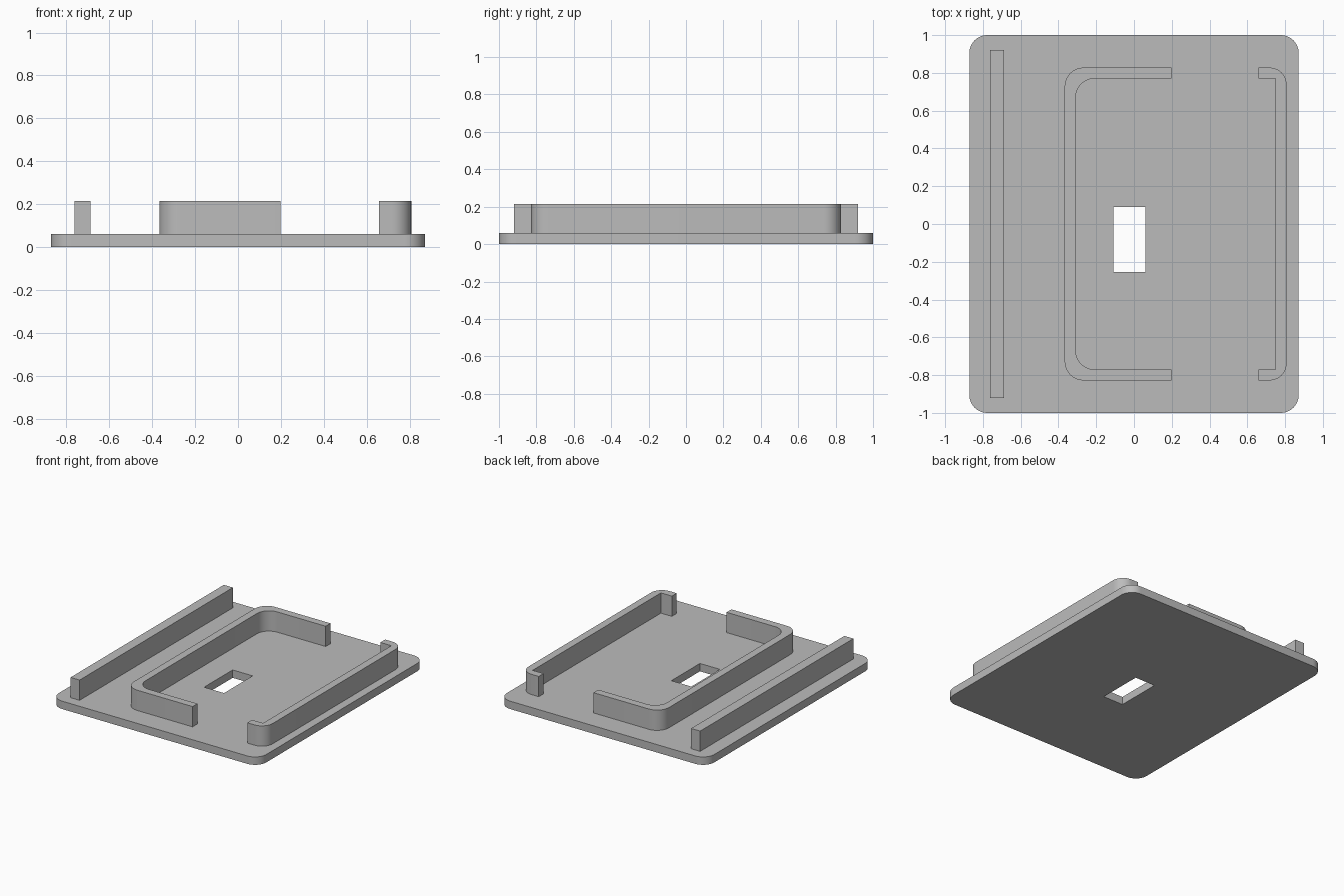
import bpy
import bmesh
from math import cos, sin, radians

cube = bpy.data.objects.get("Cube")
if cube:
    bpy.data.objects.remove(cube, do_unlink=True)

PLATE_TOP, WALL_TOP = 0.06, 0.214
WALL_Y, INNER_Y = 0.828, 0.77

grey = bpy.data.materials.new("plain_grey")
grey.use_nodes = True
grey.diffuse_color = (0.5, 0.5, 0.5, 1)
grey.node_tree.nodes["Principled BSDF"].inputs["Base Color"].default_value = (0.5, 0.5, 0.5, 1)


def arc(cx, cy, r, start, end, steps=10):
    angles = [radians(start + (end - start) * i / steps) for i in range(steps + 1)]
    return [(cx + r * cos(a), cy + r * sin(a)) for a in angles]


def mirrored(half):
    """Continue a path across the x axis."""
    return half + [(x, -y) for x, y in reversed(half)]


def rectangle(x0, x1, y0, y1):
    return [(x0, y0), (x1, y0), (x1, y1), (x0, y1)]


def prism(name, outline, z0, z1):
    bm = bmesh.new()
    face = bm.faces.new([bm.verts.new((x, y, z0)) for x, y in outline])
    top = bmesh.ops.extrude_face_region(bm, geom=[face], use_keep_orig=True)["geom"]
    for v in top:
        if isinstance(v, bmesh.types.BMVert):
            v.co.z = z1
    bmesh.ops.recalc_face_normals(bm, faces=bm.faces[:])
    mesh = bpy.data.meshes.new(name)
    bm.to_mesh(mesh)
    bm.free()
    mesh.materials.append(grey)
    obj = bpy.data.objects.new(name, mesh)
    bpy.context.collection.objects.link(obj)
    return obj


def select_only(obj):
    bpy.ops.object.select_all(action="DESELECT")
    obj.select_set(True)
    bpy.context.view_layer.objects.active = obj


# Base plate with rounded corners and a rectangular slot
r = 0.095
right_edge = arc(0.872 - r, 1 - r, r, 90, 0)
left_edge = arc(-0.872 + r, 1 - r, r, 180, 90)
plate = prism("base_plate", mirrored(left_edge + right_edge), 0, PLATE_TOP)
cutter = prism("slot_cutter", rectangle(-0.108, 0.06, -0.253, 0.09), -0.1, 0.2)
cutter.hide_render = True
cut = plate.modifiers.new("slot", "BOOLEAN")
cut.operation = "DIFFERENCE"
cut.solver = "EXACT"
cut.object = cutter
select_only(plate)
bpy.ops.object.modifier_apply(modifier=cut.name)
bpy.data.objects.remove(cutter, do_unlink=True)

# Straight rail along the right side
rail = prism("side_rail", rectangle(-0.763, -0.687, -0.92, 0.92), PLATE_TOP, WALL_TOP)

# Long bracket, rounded inside and out
r = 0.1
outer = [(0.198, WALL_Y)] + arc(-0.367 + r, WALL_Y - r, r, 90, 180)
inner = [(0.198, INNER_Y)] + arc(-0.309 + r, INNER_Y - r, r, 90, 180)
long_bracket = prism("long_bracket", mirrored(outer) + mirrored(inner)[::-1], PLATE_TOP, WALL_TOP)

# Short bracket, rounded outside and square inside
r = 0.09
outer = [(0.658, WALL_Y)] + arc(0.808 - r, WALL_Y - r, r, 90, 0)
inner = [(0.658, INNER_Y), (0.75, INNER_Y)]
short_bracket = prism("short_bracket", mirrored(outer) + mirrored(inner)[::-1], PLATE_TOP, WALL_TOP)

# Smooth the rounded corners, keep the edges sharp
for obj in (plate, rail, long_bracket, short_bracket):
    select_only(obj)
    bpy.ops.object.shade_smooth_by_angle(angle=radians(30))
